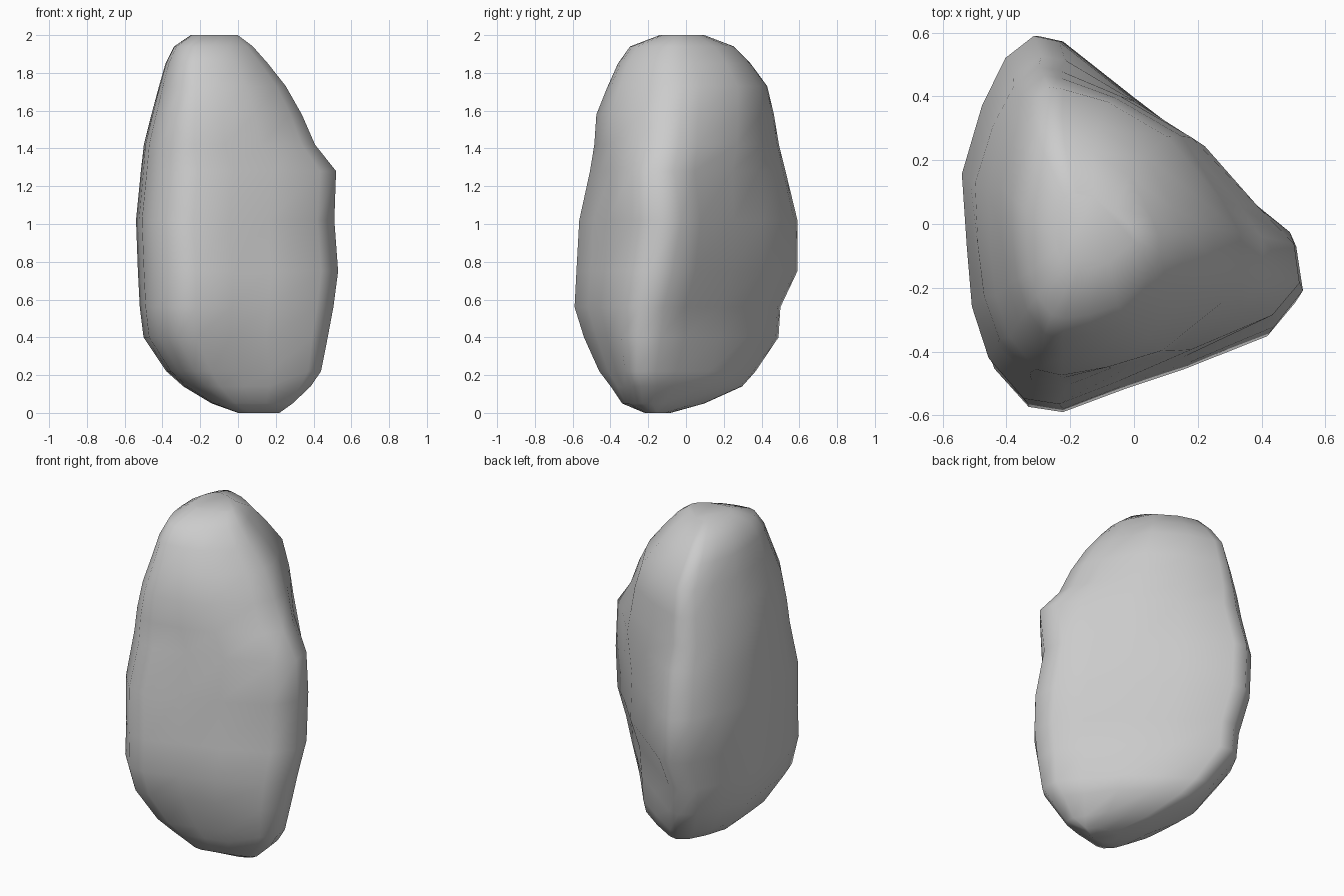
import bpy
import bmesh
import math

# Rounded-triangle outline of the rock, seen from above (unit box -1..1)
OUTLINE = [(0.96, -0.05), (0.72, 0.12), (0.38, 0.42), (0.0, 0.67), (-0.42, 0.97),
           (-0.57, 1.0), (-0.74, 0.88), (-0.88, 0.62), (-1.0, 0.25), (-0.97, -0.15),
           (-0.94, -0.47), (-0.84, -0.75), (-0.63, -0.97), (-0.42, -1.0),
           (-0.05, -0.87), (0.33, -0.74), (0.83, -0.5), (1.0, -0.28)]

# Levels: z, x min, x max, y min, y max, right ridge shift in y, roundness
LEVELS = [
    (0.00, 0.00, 0.22, -0.22, -0.08, 0.00, 0.5),
    (0.05, -0.14, 0.29, -0.34, 0.10, -0.05, 0.3),
    (0.14, -0.29, 0.385, -0.40, 0.30, -0.09, 0.2),
    (0.22, -0.38, 0.44, -0.46, 0.37, -0.10, 0.1),
    (0.40, -0.50, 0.475, -0.54, 0.49, -0.09, 0.0),
    (0.56, -0.52, 0.505, -0.59, 0.50, -0.05, 0.0),
    (0.75, -0.53, 0.53, -0.58, 0.59, -0.05, 0.0),
    (1.02, -0.54, 0.51, -0.565, 0.59, -0.01, 0.0),
    (1.28, -0.515, 0.52, -0.51, 0.53, -0.05, 0.15),
    (1.42, -0.50, 0.41, -0.49, 0.50, -0.02, 0.4),
    (1.58, -0.46, 0.34, -0.48, 0.475, 0.00, 0.5),
    (1.73, -0.42, 0.255, -0.42, 0.44, 0.0, 0.6),
    (1.85, -0.385, 0.16, -0.365, 0.35, 0.0, 0.6),
    (1.94, -0.34, 0.08, -0.30, 0.26, 0.0, 0.6),
    (2.00, -0.25, 0.00, -0.14, 0.10, 0.0, 0.6),
]


def ring(bm, z, x0, x1, y0, y1, shift, roundness):
    verts = []
    for u, v in OUTLINE:
        # Flat sides swell outward, corners are only slightly pulled in
        r = roundness if math.hypot(u, v) < 1 else 0.3 * roundness
        a = math.atan2(v, u)
        u += (math.cos(a) - u) * r
        v += (math.sin(a) - v) * r
        x = (x0 + x1) / 2 + u * (x1 - x0) / 2
        y = (y0 + y1) / 2 + v * (y1 - y0) / 2 + shift * max(u, 0) ** 2
        verts.append(bm.verts.new((x, y, z)))
    return verts


# Rock body lofted through the levels
bm = bmesh.new()
rings = [ring(bm, *level) for level in LEVELS]
n = len(OUTLINE)
for low, high in zip(rings, rings[1:]):
    for i in range(n):
        j = (i + 1) % n
        bm.faces.new((low[i], low[j], high[j], high[i]))
bm.faces.new(rings[0][::-1])
bm.faces.new(rings[-1])
bmesh.ops.recalc_face_normals(bm, faces=bm.faces)
for face in bm.faces:
    face.smooth = True

mesh = bpy.data.meshes.new("rock")
bm.to_mesh(mesh)
bm.free()
rock = bpy.data.objects.new("rock", mesh)
bpy.context.collection.objects.link(rock)
